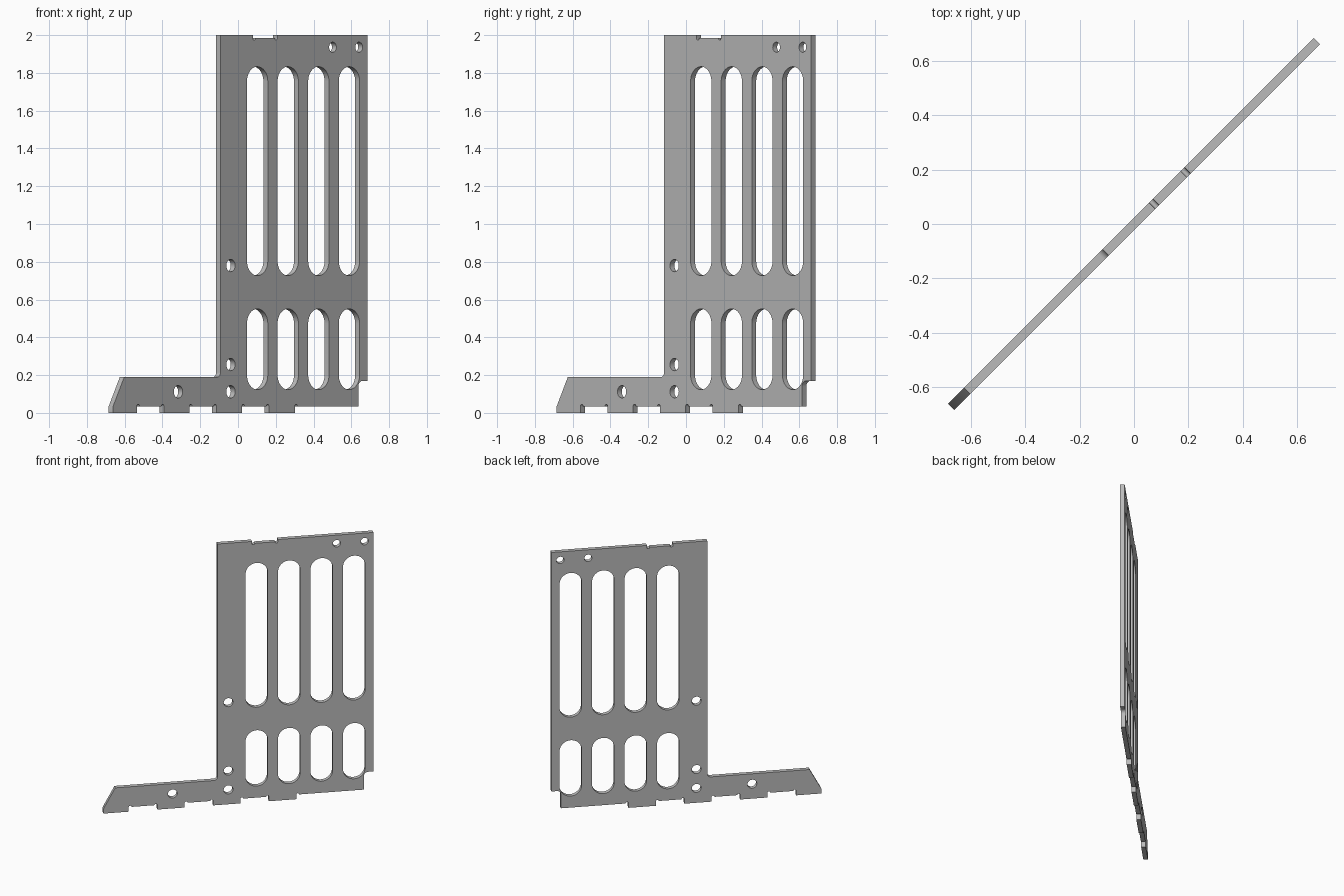
import bpy
from math import sin, cos, pi, radians, sqrt

cube = bpy.data.objects.get("Cube")
if cube:
    bpy.data.objects.remove(cube, do_unlink=True)

THICK = 0.033
D = sqrt(2)          # diagonal plate: distance along plate = x * D
RELIEF = 0.010       # radius of the small corner reliefs


def arc(cx, cy, r, start, end, steps=10):
    """Points on an arc, angles in degrees."""
    angles = [radians(start + (end - start) * i / steps) for i in range(steps + 1)]
    return [(cx + r * cos(a), cy + r * sin(a)) for a in angles]


def slot(cx, low, high, r):
    """Upright slot with round ends."""
    return arc(cx, high - r, r, 0, 180, 20) + arc(cx, low + r, r, 180, 360, 20)


# Bottom edge, left to right: four tabs with relieved gaps between them
STEP = 0.035
tabs = [(-0.673, -0.547), (-0.404, -0.268), (-0.126, 0.010), (0.152, 0.289)]
outline = []
for i, (a, b) in enumerate(tabs):
    a, b = a * D, b * D
    if i:
        outline += arc(a - RELIEF, STEP, RELIEF, 180, 0)
    outline += [(a, 0), (b, 0)]
    outline += arc(b + RELIEF, STEP, RELIEF, 180, 0)

# Right side with its rounded step
right, inner, fillet = 0.673 * D, 0.626 * D, 0.028
outline.append((inner, STEP))
outline += arc(inner + fillet, 0.169 - fillet, fillet, 180, 90)
outline += [(right, 0.169), (right, 2.0)]

# Top edge with a shallow relieved notch
n0, n1, floor = 0.067 * D, 0.197 * D, 1.984
outline.append((n1, 2.0))
outline += arc(n1 - RELIEF, floor, RELIEF, 0, -180)
outline += arc(n0 + RELIEF, floor, RELIEF, 0, -180)
outline.append((n0, 2.0))

# Column edge, inside fillet and sloping foot
col, foot = -0.104 * D, 0.19
outline += [(col, 2.0)]
outline += arc(col - 0.025, foot + 0.025, 0.025, 0, -90)
outline += [(-0.614 * D, foot), (-0.673 * D, STEP)]

# Openings: two rows of slots and the round holes
loops = [outline]
for i in range(4):
    centre = (0.091 + 0.162 * i) * D
    loops.append(slot(centre, 0.727, 1.833, 0.078))
    loops.append(slot(centre, 0.123, 0.551, 0.078))
holes = [(-0.05, 0.78, 0.033), (-0.05, 0.256, 0.033), (-0.05, 0.112, 0.033),
         (-0.328, 0.112, 0.033), (0.49, 1.936, 0.027), (0.629, 1.936, 0.027)]
for s, z, r in holes:
    loops.append(arc(s * D, z, r, 0, 360, 32)[:-1])

# Filled, extruded profile turned into a mesh
curve = bpy.data.curves.new("side_plate_profile", 'CURVE')
curve.dimensions = '2D'
curve.fill_mode = 'BOTH'
curve.extrude = THICK / 2
for points in loops:
    spline = curve.splines.new('POLY')
    spline.points.add(len(points) - 1)
    for p, (u, z) in zip(spline.points, points):
        p.co = (u, z, 0, 1)
    spline.use_cyclic_u = True

plate = bpy.data.objects.new("slotted_side_plate", curve)
bpy.context.collection.objects.link(plate)
plate.rotation_euler = (pi / 2, 0, pi / 4)
bpy.ops.object.select_all(action='DESELECT')
plate.select_set(True)
bpy.context.view_layer.objects.active = plate
bpy.ops.object.convert(target='MESH')
plate = bpy.context.object
plate.name = "slotted_side_plate"

# Weld the walls to the faces and smooth the round openings
bpy.ops.object.mode_set(mode='EDIT')
bpy.ops.mesh.select_all(action='SELECT')
bpy.ops.mesh.remove_doubles(threshold=0.0001)
bpy.ops.mesh.normals_make_consistent(inside=False)
bpy.ops.object.mode_set(mode='OBJECT')
bpy.ops.object.shade_smooth_by_angle(angle=radians(30))

# Plain grey material
grey = bpy.data.materials.new("plain_grey")
grey.use_nodes = True
colour = (0.5, 0.5, 0.5, 1)
grey.diffuse_color = colour
grey.node_tree.nodes["Principled BSDF"].inputs["Base Color"].default_value = colour
plate.data.materials.clear()
plate.data.materials.append(grey)
